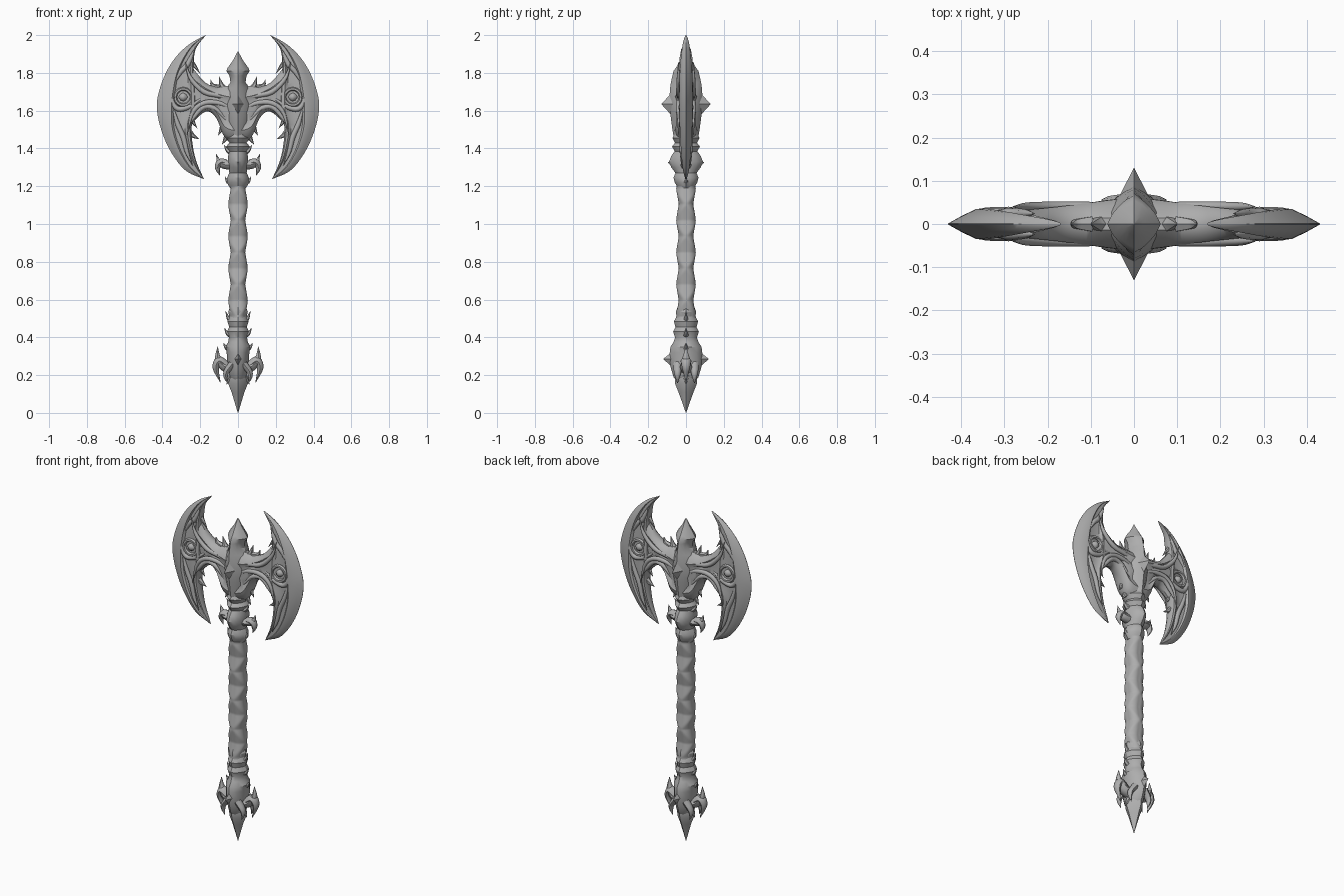
import bpy, bmesh, math
from mathutils import Vector

steel = bpy.data.materials.new("grey_steel")
steel.diffuse_color = (0.42, 0.42, 0.42, 1)


def finish(name, rings, mirror=(False, False), angle=35):
    """Skin closed rings into a capped solid, optionally mirrored in x / y."""
    bm = bmesh.new()
    vs = [[bm.verts.new(p) for p in r] for r in rings]
    n = len(vs[0])
    for a, b in zip(vs, vs[1:]):
        for j in range(n):
            k = (j + 1) % n
            bm.faces.new((a[j], a[k], b[k], b[j]))
    bm.faces.new(vs[0])
    bm.faces.new(vs[-1])
    bmesh.ops.remove_doubles(bm, verts=bm.verts, dist=0.0004)
    bmesh.ops.recalc_face_normals(bm, faces=bm.faces)
    me = bpy.data.meshes.new(name)
    bm.to_mesh(me)
    bm.free()
    me.materials.append(steel)
    ob = bpy.data.objects.new(name, me)
    bpy.context.collection.objects.link(ob)
    if any(mirror):
        m = ob.modifiers.new("mirror", 'MIRROR')
        m.use_axis = (mirror[0], mirror[1], False)
        m.use_mirror_merge = False
    bpy.ops.object.select_all(action='DESELECT')
    ob.select_set(True)
    bpy.context.view_layer.objects.active = ob
    bpy.ops.object.shade_smooth_by_angle(angle=math.radians(angle))
    return ob


def spline(pts, t):
    """Catmull-Rom point at t in 0..1."""
    p = [Vector(q) for q in pts]
    p = [2 * p[0] - p[1]] + p + [2 * p[-1] - p[-2]]
    f = t * (len(p) - 3)
    i = min(int(f), len(p) - 4)
    u = f - i
    a, b, c, d = p[i:i + 4]
    return 0.5 * (2 * b + (c - a) * u + (2 * a - 5 * b + 4 * c - d) * u * u
                  + (3 * b - a - 3 * c + d) * u ** 3)


def plate(name, edge_a, edge_b, profile, taper, n=44):
    """Plate between two x-z curves; profile lists (fraction across, half thickness)."""
    rings = []
    for i in range(n + 1):
        t = i / n
        a, b, k = spline(edge_a, t), spline(edge_b, t), taper(t)
        front = [(a.lerp(b, s), h * k) for s, h in profile]
        rings.append([(p.x, -h, p.y) for p, h in front] +
                     [(p.x, h, p.y) for p, h in reversed(front)])
    finish(name, rings, (True, False))


def horn(name, path, radii, depth=1.0, y=0.0, n=14, sides=8):
    """Tapered tube along an x-z path, mirrored left/right (and front/back if y is set)."""
    rings = []
    for i in range(n + 1):
        t = i / n
        p = spline(path, t)
        d = (spline(path, min(1, t + 0.02)) - spline(path, max(0, t - 0.02))).normalized()
        f = t * (len(radii) - 1)
        j = min(int(f), len(radii) - 2)
        r = radii[j] + (radii[j + 1] - radii[j]) * (f - j)
        ring = []
        for q in range(sides):
            w = 2 * math.pi * q / sides
            c = r * math.cos(w)
            ring.append((p.x - d.y * c, y + r * depth * math.sin(w), p.y + d.x * c))
        rings.append(ring)
    finish(name, rings, (True, y != 0), 50)


def column(name, rows, sides=16, angle=35, pinch=0.0):
    """Stack of elliptical rings (z, x radius, y radius); pinch makes it four-pointed."""
    rings = []
    for z, rx, ry in rows:
        ring = []
        for q in range(sides):
            w = 2 * math.pi * q / sides
            k = 1 - pinch * abs(math.sin(2 * w))
            ring.append((rx * k * math.cos(w), ry * k * math.sin(w), z))
        rings.append(ring)
    finish(name, rings, angle=angle)


# Crescent blades: sharp bevelled edge, sunken panel, raised inner rim
plate("crescent_blade",
      [(.17, 2), (.25, 1.957), (.32, 1.895), (.377, 1.81), (.416, 1.71), (.43, 1.62),
       (.41, 1.51), (.36, 1.39), (.28, 1.285), (.18, 1.237)],
      [(.17, 2), (.222, 1.93), (.235, 1.85), (.232, 1.78), (.22, 1.70), (.22, 1.6),
       (.245, 1.52), (.24, 1.42), (.22, 1.33), (.18, 1.237)],
      [(0, .001), (.14, .017), (.3, .033), (.37, .035), (.43, .024), (.6, .021), (.78, .024),
       (.86, .036), (.94, .033), (1, .012)],
      lambda t: 0.06 + 0.98 * math.sin(math.pi * t) ** 0.7)

# Arms joining the blades to the shaft
plate("blade_arm",
      [(0, 1.73), (.06, 1.73), (.12, 1.727), (.18, 1.755), (.25, 1.84)],
      [(0, 1.43), (.07, 1.46), (.115, 1.56), (.17, 1.595), (.25, 1.53)],
      [(0, .012), (.1, .036), (.2, .046), (.32, .036), (.5, .042), (.66, .034), (.8, .046),
       (.92, .036), (1, .012)],
      lambda t: 1.35 - 0.65 * t, 24)

# Flowing relief ribs on both faces
ribs = [
    ([(.03, 1.66), (.10, 1.68), (.18, 1.70), (.25, 1.77), (.28, 1.86)], .040),
    ([(.03, 1.61), (.10, 1.64), (.18, 1.64), (.24, 1.59), (.27, 1.47)], .040),
    ([(.06, 1.55), (.12, 1.61), (.18, 1.62), (.23, 1.57), (.26, 1.52)], .036),
    ([(.20, 1.66), (.26, 1.62), (.32, 1.61), (.35, 1.66), (.34, 1.75)], .027),
    ([(.34, 1.60), (.32, 1.53), (.29, 1.46), (.27, 1.38), (.24, 1.31)], .024),
    ([(.33, 1.76), (.30, 1.81), (.27, 1.84), (.25, 1.88), (.23, 1.93)], .024),
]
for i, (path, y) in enumerate(ribs):
    horn(f"relief_rib_{i + 1}", path, [.006, .013, .014, .011, .001], 0.9, y)

# Round eye boss with its ring
ring_path = [(.29 + .043 * math.cos(k * math.pi / 6), 1.672 + .043 * math.sin(k * math.pi / 6))
             for k in range(13)]
horn("eye_ring", ring_path, [.010, .010], 1.2, .026, 24, 6)
horn("eye_boss", [(.264, 1.672), (.29, 1.672), (.316, 1.672)],
     [.001, .017, .023, .017, .001], 0.8, .022, 8)

# Thorns: root to tip, root radius
thorns = [
    ((.262, 1.87), (.232, 1.84), (.20, 1.795), .018),
    ((.25, 1.56), (.238, 1.54), (.215, 1.505), .018),
    ((.262, 1.49), (.235, 1.465), (.205, 1.45), .018),
    ((.04, 1.69), (.08, 1.72), (.10, 1.78), .030),
    ((.10, 1.72), (.135, 1.735), (.145, 1.765), .018),
    ((.03, 1.56), (.075, 1.52), (.105, 1.47), .032),
    ((.03, 1.50), (.06, 1.46), (.085, 1.42), .026),
    ((.03, 1.38), (.055, 1.39), (.075, 1.42), .020),
    ((.03, 1.23), (.055, 1.225), (.068, 1.25), .018),
    ((.03, .49), (.05, .50), (.066, .54), .018),
    ((.03, .41), (.055, .42), (.072, .45), .018),
    ((.03, .34), (.06, .345), (.078, .37), .020),
    ((.03, .20), (.045, .18), (.06, .15), .020),
]
for i, (a, b, c, r) in enumerate(thorns):
    horn(f"thorn_{i + 1}", [a, b, c], [r, r * .6, .0005], 1.1, 0, 6, 6)

# Central spearhead with faceted, four-pointed section
column("spearhead", [
    (1.915, .001, .001), (1.87, .024, .028), (1.825, .056, .055), (1.81, .062, .066),
    (1.785, .045, .072), (1.75, .040, .080), (1.72, .062, .084), (1.67, .075, .088),
    (1.62, .085, .088), (1.56, .078, .080), (1.50, .060, .072), (1.44, .048, .062)],
    16, 30, .16)
# Pointed jewel on each face of the head
column("head_jewel", [(1.775, .001, .001), (1.70, .036, .07), (1.635, .066, .131),
                      (1.57, .036, .072), (1.50, .001, .001)], 4, 10)

# Upper collar below the head
column("upper_collar", [
    (1.48, .050, .060), (1.455, .062, .072), (1.43, .046, .058), (1.41, .062, .074),
    (1.385, .048, .060), (1.36, .052, .078), (1.33, .055, .090), (1.30, .050, .078),
    (1.27, .046, .056), (1.245, .058, .066), (1.22, .060, .060), (1.19, .042, .042)],
    16, 30, .08)
column("collar_jewel", [(1.40, .001, .001), (1.325, .042, .097), (1.24, .001, .001)], 4, 10)
horn("collar_hook_upper", [(.02, 1.31), (.075, 1.315), (.10, 1.33), (.115, 1.37)],
     [.026, .022, .014, .0005], 1.2)
horn("collar_hook_lower", [(.06, 1.325), (.095, 1.325), (.108, 1.295), (.095, 1.255)],
     [.018, .02, .014, .0005], 1.2)

# Grip wrapped by two crossing helical bands
rings = []
for i in range(121):
    z = .50 + .70 * i / 120
    ring = []
    for q in range(32):
        w = 2 * math.pi * q / 32
        h = 0
        for s in (1, -1):
            u = (z / .17 + s * w / math.pi) % 1
            h = max(h, 1 - abs(2 * u - 1))
        r = .037 + .015 * h
        ring.append((r * math.cos(w), r * math.sin(w), z))
    rings.append(ring)
finish("grip", rings, angle=40)

# Lower collar
column("lower_collar", [
    (.56, .042, .044), (.535, .052, .054), (.51, .046, .050), (.485, .056, .064),
    (.455, .046, .056), (.43, .058, .068), (.40, .048, .058), (.375, .052, .066),
    (.35, .066, .082), (.32, .060, .086), (.28, .058, .090), (.23, .052, .078),
    (.19, .046, .066), (.17, .034, .050)], 16, 30, .08)
# Pommel jewel, hooks and bottom spike
column("pommel_jewel", [(.375, .001, .001), (.33, .026, .066), (.285, .052, .121),
                        (.24, .026, .07), (.17, .001, .001)], 4, 10)
horn("pommel_hook_upper", [(.02, .23), (.07, .245), (.105, .285), (.108, .352)],
     [.030, .026, .018, .0005], 1.2)
horn("pommel_hook_lower", [(.06, .25), (.10, .275), (.117, .235), (.092, .158)],
     [.022, .024, .017, .0005], 1.2)
horn("pommel_prong", [(.03, .26), (.06, .22), (.065, .19), (.055, .155)],
     [.02, .016, .011, .0005], 1.2, .045)
column("pommel_spike", [(.24, .040, .050), (.19, .050, .060), (.155, .052, .058),
                        (.11, .034, .040), (.05, .016, .018), (0, .001, .001)], 8, 30, .15)
